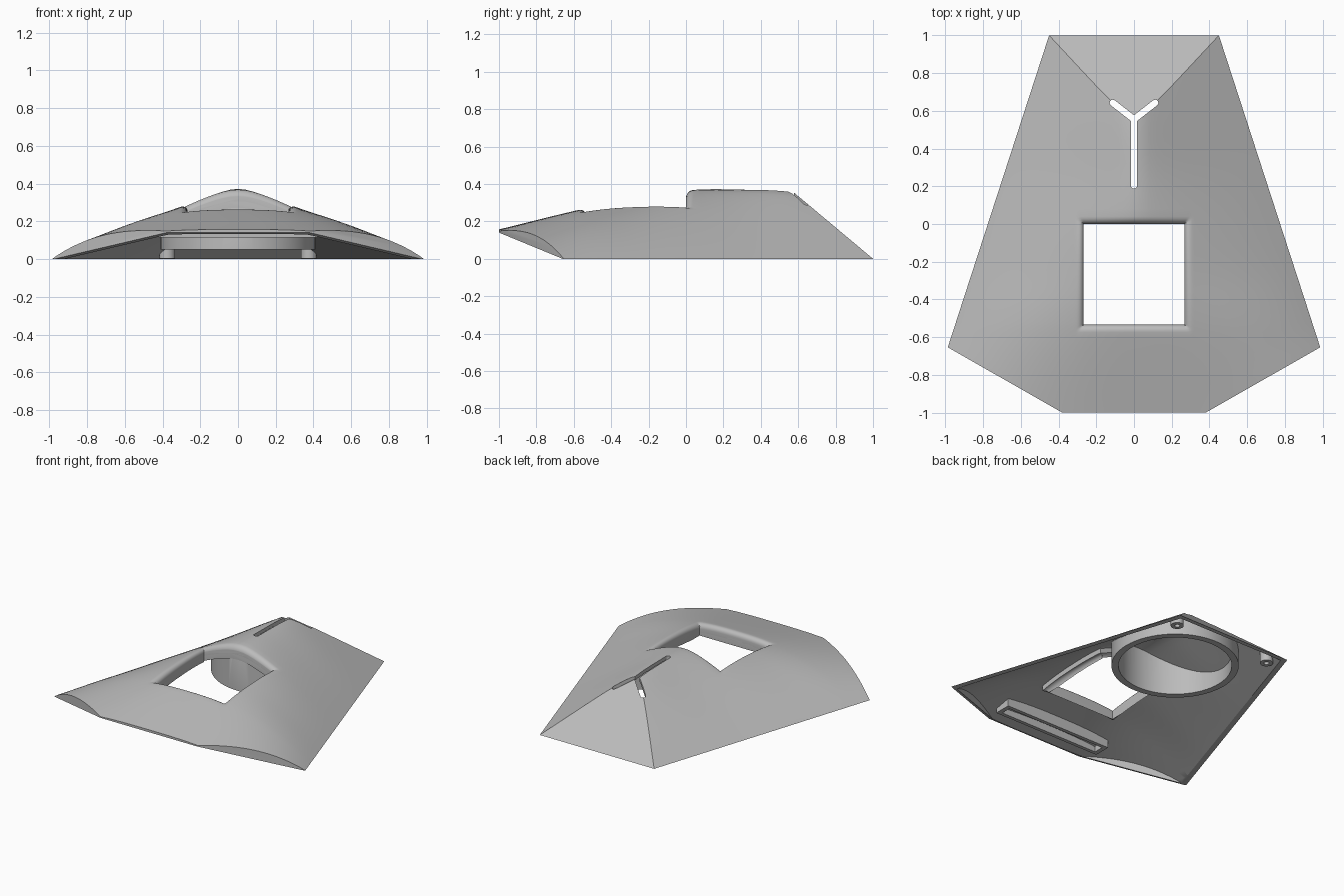
import bpy, bmesh, math
from mathutils import Vector

cube = bpy.data.objects.get("Cube")
if cube:
    bpy.data.objects.remove(cube, do_unlink=True)

grey = bpy.data.materials.new("plain grey")
grey.use_nodes = True
grey.diffuse_color = (0.5, 0.5, 0.5, 1)
grey.node_tree.nodes["Principled BSDF"].inputs["Base Color"].default_value = (0.5, 0.5, 0.5, 1)

HOLE, FILLET, WALL = 0.267, 0.04, 0.026
RIDGE = [(-1, .157), (-.57, .262), (-.28, .322), (0, .365), (.25, .372), (.57, .36), (1, .275)]
POWER = [(-1, 2.6), (-.57, 2.25), (-.28, 1.7), (0, 1.33), (.25, 1.15), (.57, 1.03), (1, 1)]


def smooth_lookup(table, y):
    """Catmull-Rom style interpolation through a short table."""
    n = len(table)
    i = max(k for k in range(n - 1) if table[k][0] <= y or k == 0)

    def slope(k):
        a, b = table[max(k - 1, 0)], table[min(k + 1, n - 1)]
        return (b[1] - a[1]) / (b[0] - a[0])
    (y0, v0), (y1, v1) = table[i], table[i + 1]
    h = y1 - y0
    t = (y - y0) / h
    return (v0 * (1 + 2 * t) * (1 - t) ** 2 + v1 * t * t * (3 - 2 * t)
            + h * t * (1 - t) * (slope(i) * (1 - t) - slope(i + 1) * t))


def height(x, y):
    """Top surface: flat-crowned at the front, ridged at the back."""
    soft = 0.04
    width = 0.775 - 0.325 * y
    u = (math.hypot(x, soft) - soft) / (math.hypot(width, soft) - soft)
    z = smooth_lookup(RIDGE, y) * (1 - u ** smooth_lookup(POWER, y))
    d = max(abs(x) - HOLE, abs(y + HOLE) - HOLE)      # rounded lip of the square opening
    if d < FILLET:
        k = FILLET - max(d, 0)
        z -= FILLET - math.sqrt(max(FILLET ** 2 - k * k, 0))
    return z


def stations(lo, hi, count, lips):
    """Even grid lines plus dense ones across each lip (start, direction)."""
    lines = [lo + (hi - lo) * i / count for i in range(count + 1)]
    dense = [s + d * FILLET * (1 - math.cos(math.pi / 2 * i / 6)) for s, d in lips for i in range(7)]
    lines = [v for v in lines if all(abs(v - w) > 0.006 for w in dense)]
    return sorted(lines + dense)


def cut(bm, point, normal):
    """Slice away the side the normal points to and cap the cut."""
    geom = bm.verts[:] + bm.edges[:] + bm.faces[:]
    bmesh.ops.bisect_plane(bm, geom=geom, dist=1e-6, plane_co=point, plane_no=normal, clear_outer=True)
    rim = [e for e in bm.edges if e.is_boundary]
    bmesh.ops.edgeloop_fill(bm, edges=rim)


def add_object(name, bm, helper=False):
    bmesh.ops.recalc_face_normals(bm, faces=bm.faces[:])
    mesh = bpy.data.meshes.new(name)
    bm.to_mesh(mesh)
    bm.free()
    mesh.materials.append(grey)
    obj = bpy.data.objects.new(name, mesh)
    bpy.context.collection.objects.link(obj)
    obj.hide_render = helper
    return obj


def hull(name, drop, inset, outer):
    """Closed solid under the top surface, lowered by drop and inset at the walls."""
    bm = bmesh.new()
    xs = stations(-1.16, 1.16, 58, [(HOLE, 1), (-HOLE, -1)])
    ys = stations(-1, 1, 50, [(0, 1), (-2 * HOLE, -1)])
    grid = [[bm.verts.new((x, y, max(height(x, y) - drop, -0.2))) for x in xs] for y in ys]
    for a, b in zip(grid, grid[1:]):
        for i in range(len(xs) - 1):
            bm.faces.new((a[i], a[i + 1], b[i + 1], b[i]))
    rim = [e for e in bm.edges if e.is_boundary]
    skirt = bmesh.ops.extrude_edge_only(bm, edges=rim)["geom"]
    for v in skirt:
        if isinstance(v, bmesh.types.BMVert):
            v.co.z = -0.3
    bmesh.ops.edgeloop_fill(bm, edges=[e for e in bm.edges if e.is_boundary])
    cut(bm, (0, 1, -drop), (0, 0.36, 0.43))            # sloping back
    for s in (-1, 1):                                  # angled front corners
        n = Vector((s * 0.345, -0.605, 0)).normalized()
        cut(bm, Vector((s * 0.38, -1, 0)) - n * inset, n)
    if outer:
        cut(bm, (0, -0.66, 0), (0, -0.14, -0.34))      # raked front underside
        cut(bm, (0, 0, 0), (0, 0, -1))
    else:
        cut(bm, (0, -0.985, 0), (0, -1, 0))
    return add_object(name, bm, not outer)


def box(name, x0, x1, y0, y1, z0, z1, helper=False):
    bm = bmesh.new()
    bmesh.ops.create_cube(bm, size=1)
    for v in bm.verts:
        v.co = (x0 + (v.co.x + .5) * (x1 - x0), y0 + (v.co.y + .5) * (y1 - y0), z0 + (v.co.z + .5) * (z1 - z0))
    return add_object(name, bm, helper)


def prism(name, outline, z0, z1, helper=False):
    bm = bmesh.new()
    face = bm.faces.new([bm.verts.new((x, y, z0)) for x, y in outline])
    top = bmesh.ops.extrude_face_region(bm, geom=[face], use_keep_orig=True)["geom"]
    for v in top:
        if isinstance(v, bmesh.types.BMVert):
            v.co.z = z1
    return add_object(name, bm, helper)


def circle(x, y, r, n=64):
    return [(x + r * math.cos(math.tau * i / n), y + r * math.sin(math.tau * i / n)) for i in range(n)]


def capsule(a, b, r):
    """Outline of a slot with round ends."""
    ang = math.atan2(b[1] - a[1], b[0] - a[0])
    points = []
    for c, start in ((b, ang - math.pi / 2), (a, ang + math.pi / 2)):
        for i in range(9):
            t = start + math.pi * i / 8
            points.append((c[0] + r * math.cos(t), c[1] + r * math.sin(t)))
    return points


def combine(obj, other, operation):
    mod = obj.modifiers.new(operation.lower(), "BOOLEAN")
    mod.operation, mod.solver, mod.object = operation, "EXACT", other
    bpy.context.view_layer.update()
    mesh = bpy.data.meshes.new_from_object(obj.evaluated_get(bpy.context.evaluated_depsgraph_get()))
    obj.modifiers.clear()
    obj.data = mesh


# Helper solids
cavity = hull("cavity_cutter", WALL, WALL, False)
inside = hull("inside_limit", WALL * 0.5, WALL * 0.5, False)
opening = box("opening_cutter", -HOLE, HOLE, -2 * HOLE, 0.001, -0.5, 0.6, True)
slits = [prism("slit_cutter", capsule(a, b, 0.017), -0.5, 0.6, True)
         for a, b in (((0, .205), (0, .56)), ((0, .555), (.112, .642)), ((0, .555), (-.112, .642)))]
helpers = [cavity, inside, opening] + slits

# Thin outer shell with the square opening and the forked slit
shell = hull("shell", 0, 0, True)
for cutter in [cavity, opening] + slits:
    combine(shell, cutter, "DIFFERENCE")
parts = [shell]

# Round sleeve under the rear ridge
sleeve = prism("round_sleeve", circle(0, 0.412, 0.41), 0.05, 0.5)
bore = prism("bore_cutter", circle(0, 0.412, 0.365), -0.5, 0.6, True)
combine(sleeve, bore, "DIFFERENCE")
parts.append(sleeve)
helpers.append(bore)

# Collar below the square opening
edge = HOLE + 0.03
collar = box("opening_collar", -edge, edge, -HOLE - edge, 0.02, 0.17, 0.5)
under = hull("collar_underside", WALL + 0.035, WALL, False)
for cutter in (opening, under, bore):
    combine(collar, cutter, "DIFFERENCE")
parts.append(collar)
helpers.append(under)

# Shallow tray frame behind the front edge
tray = box("front_tray", -0.42, 0.42, -0.88, -0.76, 0.115, 0.5)
recess = box("tray_cutter", -0.39, 0.39, -0.855, -0.785, -0.5, 0.6, True)
combine(tray, recess, "DIFFERENCE")
parts.append(tray)
helpers.append(recess)

# Screw posts in the rear corners
for side, s in (("left", 1), ("right", -1)):
    post = prism(side + "_post", circle(s * 0.375, 0.88, 0.042, 24), 0.002, 0.5)
    bore = prism("post_cutter", circle(s * 0.375, 0.88, 0.017, 24), -0.5, 0.03, True)
    combine(post, bore, "DIFFERENCE")
    parts.append(post)
    helpers.append(bore)

for part in parts[1:]:
    combine(part, inside, "INTERSECT")
for helper in helpers:
    bpy.data.objects.remove(helper, do_unlink=True)

# Smooth the curves, keep the hard edges
bpy.ops.object.select_all(action="DESELECT")
for part in parts:
    part.select_set(True)
bpy.context.view_layer.objects.active = shell
bpy.ops.object.shade_smooth_by_angle(angle=math.radians(32))
